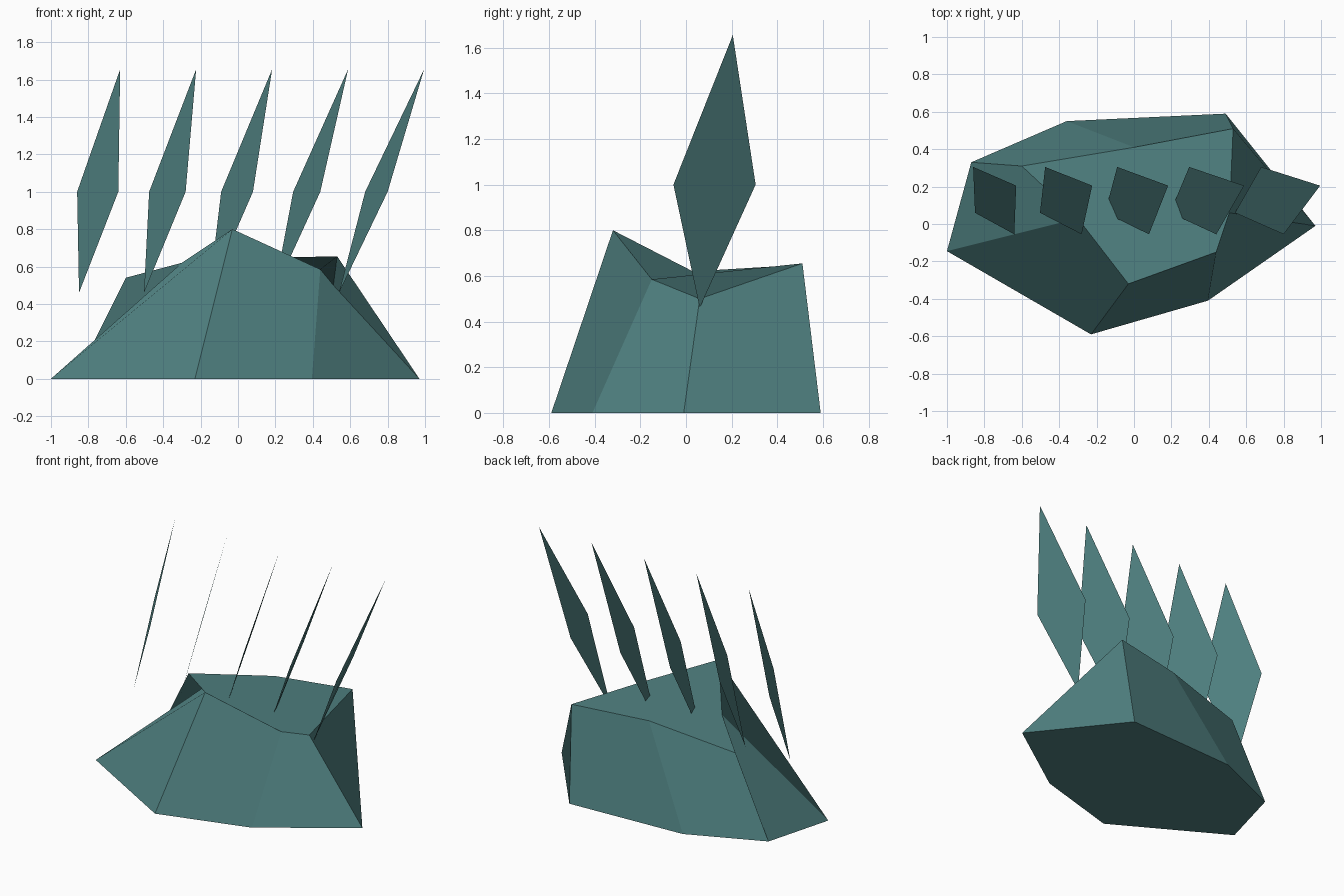
import bpy

if "Cube" in bpy.data.objects:
    bpy.data.objects.remove(bpy.data.objects["Cube"])

teal = bpy.data.materials.new("dark_teal")
teal.diffuse_color = (0.08, 0.22, 0.22, 1)
teal.use_nodes = True
teal.node_tree.nodes["Principled BSDF"].inputs["Base Color"].default_value = teal.diffuse_color


def make_part(name, verts, faces):
    mesh = bpy.data.meshes.new(name)
    mesh.from_pydata(verts, [], faces)
    mesh.materials.append(teal)
    mesh.update()
    obj = bpy.data.objects.new(name, mesh)
    bpy.context.collection.objects.link(obj)
    return obj


# Rock: seven-sided footprint and an uneven seven-sided top, both counterclockwise
foot = [(-1, -.145), (-.23, -.59), (.395, -.41), (.97, -.01),
        (.49, .59), (-.36, .55), (-.87, .33)]
crown = [(-.30, .03, .62), (-.03, -.32, .80), (.44, -.15, .585), (.51, .06, .50),
         (.53, .51, .655), (0, .41, .643), (-.60, .31, .54)]
n = len(foot)
sides = [(i, (i + 1) % n, n + (i + 1) % n, n + i) for i in range(n)]
bottom = tuple(reversed(range(n)))
top = tuple(range(n, 2 * n))
make_part("rock", [(x, y, 0) for x, y in foot] + crown, sides + [bottom, top])

# Spikes: flat diamond blades whose lean grows from left to right
first = [(-.85, .06, .46), (-.64, -.055, 1), (-.63, .205, 1.655), (-.86, .305, 1)]
last_x = [.54, .80, .995, .68]
for k in range(5):
    t = k / 4
    blade = [(x + (x2 - x) * t, y, z) for (x, y, z), x2 in zip(first, last_x)]
    make_part(f"spike_{k + 1}", blade, [(0, 3, 2, 1)])
